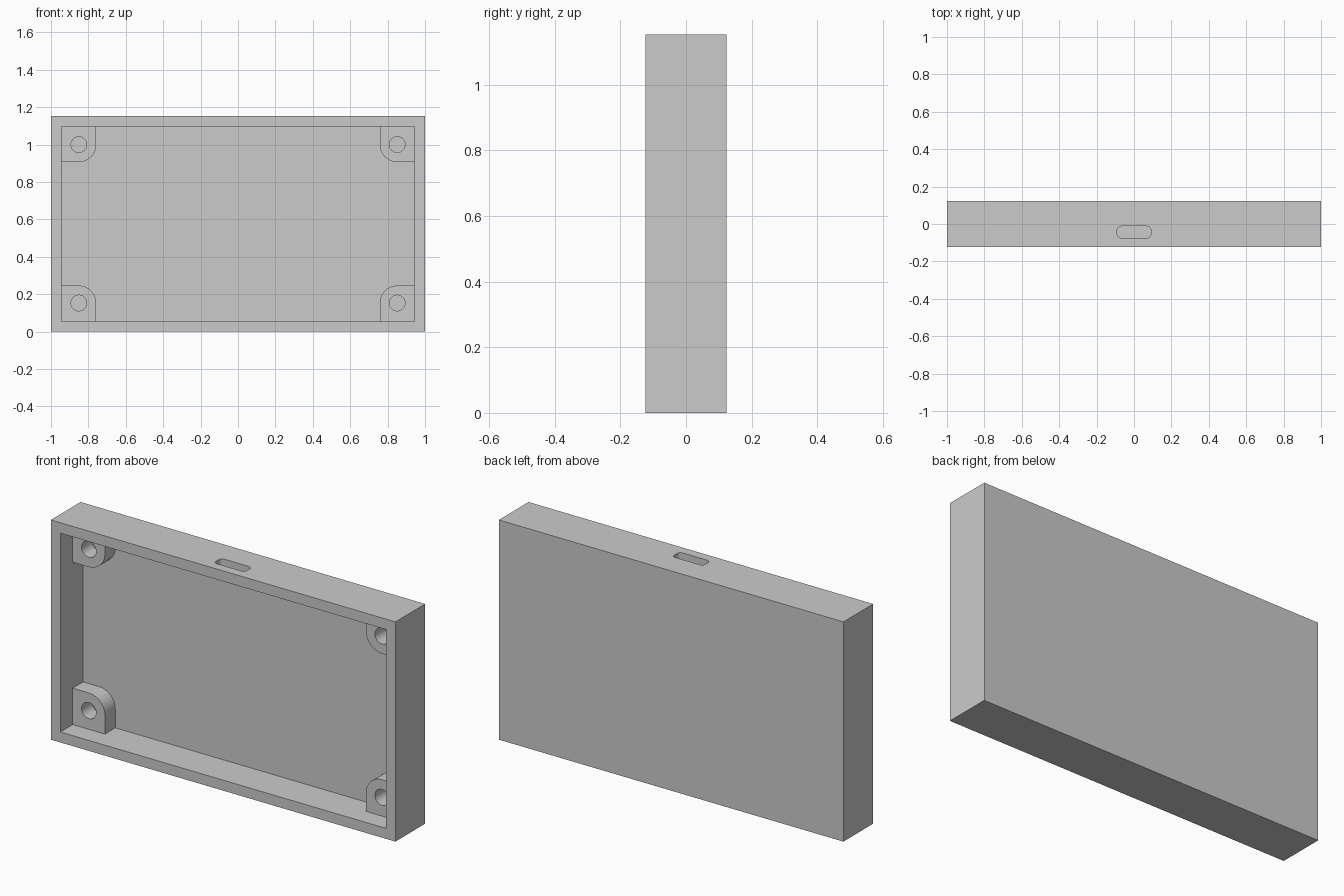
import bpy, bmesh
from math import pi, sin, cos

if "Cube" in bpy.data.objects:
    bpy.data.objects.remove(bpy.data.objects["Cube"])

W, D, H = 1.0, 0.123, 1.153      # half width, half depth, height
WALL = 0.055
FLOOR_Y = D - 0.058              # inner face of the back panel
BOSS_Y = -0.021                  # front face of the screw bosses
BOSS_X, BOSS_Z, BOSS_R, HOLE_R = 0.851, 0.153, 0.093, 0.042


def prism(name, pts, lo, hi, axis="Y"):
    """Extrude a 2D outline along Y (points are x, z) or Z (points are x, y)."""
    place = (lambda a, b, t: (a, t, b)) if axis == "Y" else (lambda a, b, t: (a, b, t))
    bm = bmesh.new()
    low = [bm.verts.new(place(a, b, lo)) for a, b in pts]
    high = [bm.verts.new(place(a, b, hi)) for a, b in pts]
    bm.faces.new(low)
    bm.faces.new(high)
    n = len(pts)
    for i in range(n):
        j = (i + 1) % n
        bm.faces.new((low[i], low[j], high[j], high[i]))
    bmesh.ops.recalc_face_normals(bm, faces=bm.faces)
    mesh = bpy.data.meshes.new(name)
    bm.to_mesh(mesh)
    bm.free()
    obj = bpy.data.objects.new(name, mesh)
    bpy.context.collection.objects.link(obj)
    return obj


def rect(x0, x1, y0, y1):
    return [(x0, y0), (x1, y0), (x1, y1), (x0, y1)]


def arc(cx, cy, r, start, end, n):
    return [(cx + r * cos(start + (end - start) * i / n),
             cy + r * sin(start + (end - start) * i / n)) for i in range(n + 1)]


def combine(target, tool, operation):
    """Apply a boolean and delete the tool."""
    tool.hide_render = True
    mod = target.modifiers.new(operation, "BOOLEAN")
    mod.operation, mod.object, mod.solver = operation, tool, "EXACT"
    bpy.context.view_layer.objects.active = target
    bpy.ops.object.modifier_apply(modifier=mod.name)
    bpy.data.objects.remove(tool)


# Open-fronted tray
case = prism("enclosure_case", rect(-W, W, 0, H), -D, D)
cavity = prism("cavity_cutter", rect(-W + WALL, W - WALL, WALL, H - WALL), -D - 0.1, FLOOR_Y)
combine(case, cavity, "DIFFERENCE")

# Corner screw bosses: square into the corner, rounded on the inner side
edge = WALL * 0.6
for sx in (-1, 1):
    for top in (False, True):
        outline = [(-W + edge, edge), (-BOSS_X + BOSS_R, edge)]
        outline += arc(-BOSS_X, BOSS_Z, BOSS_R, 0, pi / 2, 16)
        outline += [(-W + edge, BOSS_Z + BOSS_R)]
        hole = arc(-BOSS_X, BOSS_Z, HOLE_R, 0, 2 * pi, 40)[:-1]
        place = lambda p: (-sx * p[0], H - p[1] if top else p[1])
        combine(case, prism("boss", [place(p) for p in outline], BOSS_Y, FLOOR_Y + 0.02), "UNION")
        combine(case, prism("hole_cutter", [place(p) for p in hole], BOSS_Y - 0.05, FLOOR_Y), "DIFFERENCE")

# Rounded connector slot through the top wall
sw, sh, sr, sy = 0.09, 0.031, 0.02, -0.043
slot = []
for k, (cx, cy) in enumerate([(1, 1), (-1, 1), (-1, -1), (1, -1)]):
    slot += arc(cx * (sw - sr), sy + cy * (sh - sr), sr, k * pi / 2, (k + 1) * pi / 2, 8)
combine(case, prism("slot_cutter", slot, H - WALL - 0.03, H + 0.05, "Z"), "DIFFERENCE")

# Smooth the round walls, keep hard edges
bpy.ops.object.select_all(action="DESELECT")
case.select_set(True)
bpy.context.view_layer.objects.active = case
bpy.ops.object.shade_smooth_by_angle(angle=pi / 6)
